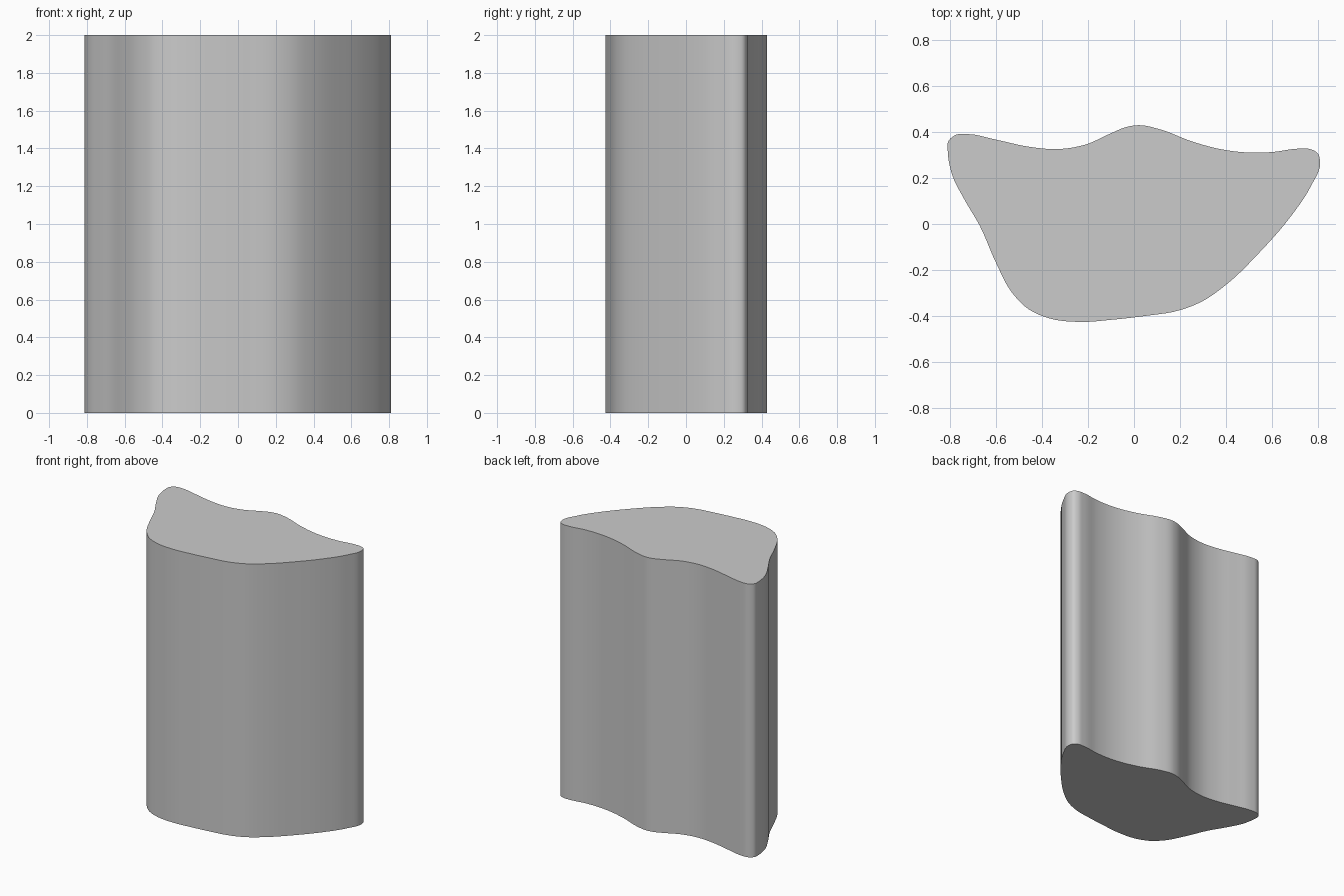
import bpy, bmesh
from mathutils import Vector
from mathutils.geometry import interpolate_bezier

if "Cube" in bpy.data.objects:
    bpy.data.objects.remove(bpy.data.objects["Cube"])

HEIGHT = 2.0
STEPS = 5

# Outline seen from above, counter-clockwise from the middle crest
outline = [Vector((x, y, 0)) for x, y in [
    (0.02, 0.43), (-0.03, 0.423), (-0.1, 0.395), (-0.21, 0.346), (-0.33, 0.326),
    (-0.45, 0.335), (-0.6, 0.367), (-0.72, 0.391), (-0.775, 0.388),
    (-0.808, 0.36), (-0.81, 0.31), (-0.79, 0.21), (-0.74, 0.11),
    (-0.67, -0.01), (-0.6, -0.17), (-0.53, -0.3), (-0.46, -0.37),
    (-0.37, -0.41), (-0.22, -0.426), (-0.1, -0.417), (0.05, -0.4),
    (0.2, -0.375), (0.3, -0.335), (0.4, -0.265), (0.55, -0.12),
    (0.68, 0.03), (0.77, 0.165), (0.81, 0.27), (0.8, 0.307),
    (0.77, 0.325), (0.72, 0.328), (0.6, 0.313), (0.5, 0.311),
    (0.38, 0.325), (0.25, 0.36), (0.11, 0.413)]]


def smooth_loop(pts):
    """Closed smooth curve through the points."""
    n = len(pts)
    tangents = []
    for i in range(n):
        a, b = pts[i] - pts[i - 1], pts[(i + 1) % n] - pts[i]
        tangents.append((a / a.length * b.length + b / b.length * a.length).normalized())
    loop = []
    for i in range(n):
        p, q = pts[i], pts[(i + 1) % n]
        k = (q - p).length / 3
        loop += interpolate_bezier(p, p + tangents[i] * k,
                                   q - tangents[(i + 1) % n] * k, q, STEPS + 1)[:-1]
    return loop


# Column: profile face extruded straight up
bm = bmesh.new()
base = bm.faces.new([bm.verts.new(p) for p in smooth_loop(outline)])
top = bmesh.ops.extrude_face_region(bm, geom=[base], use_keep_orig=True)
bmesh.ops.translate(bm, vec=(0, 0, HEIGHT),
                    verts=[v for v in top["geom"] if isinstance(v, bmesh.types.BMVert)])
bmesh.ops.recalc_face_normals(bm, faces=bm.faces)
mesh = bpy.data.meshes.new("wavy_column")
bm.to_mesh(mesh)
bm.free()
column = bpy.data.objects.new("wavy_column", mesh)
bpy.context.collection.objects.link(column)

# Smooth sides, crisp rims
bpy.context.view_layer.objects.active = column
column.select_set(True)
bpy.ops.object.shade_smooth_by_angle()
